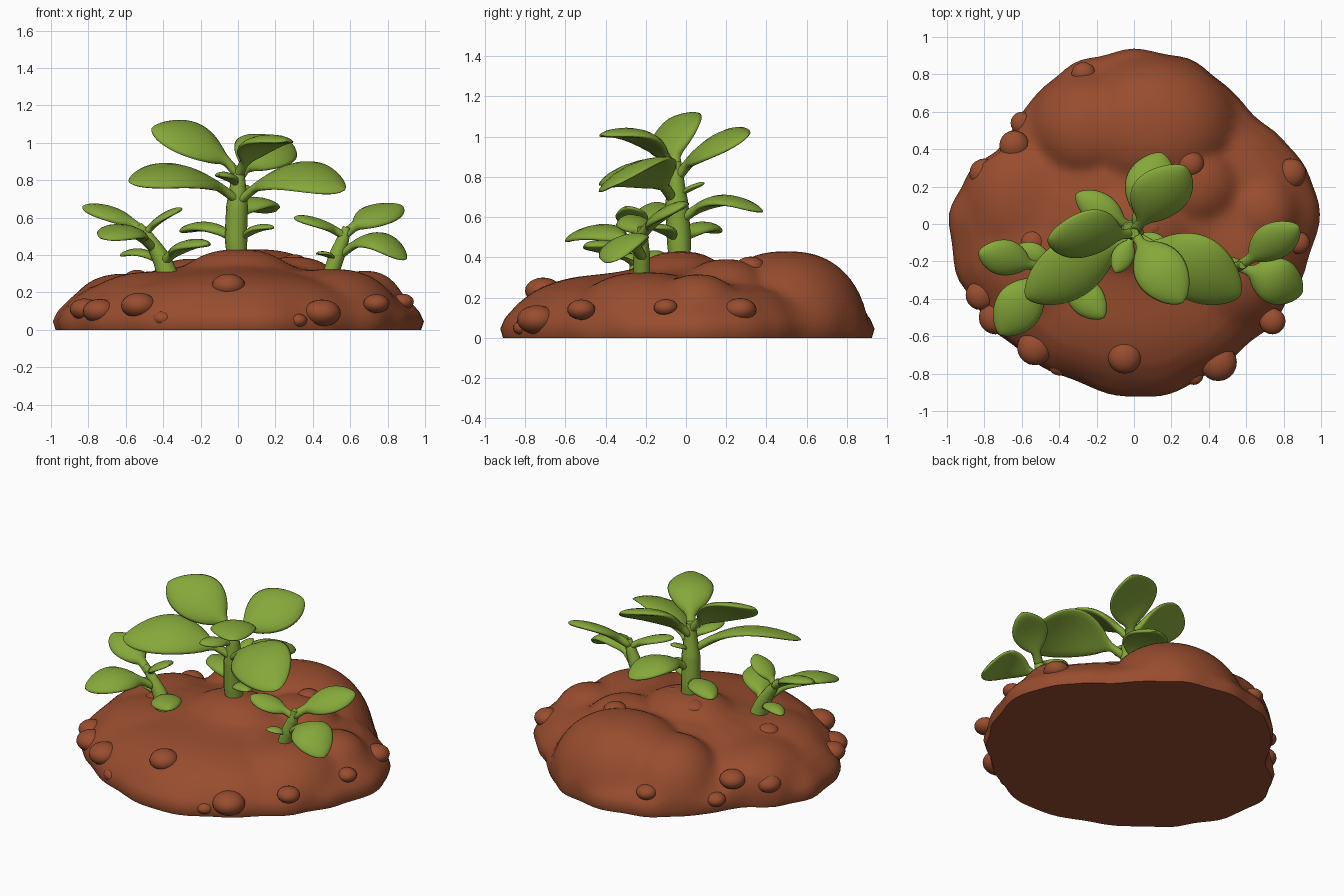
import bpy, bmesh, math
from mathutils import Vector

cube = bpy.data.objects.get("Cube")
if cube:
    bpy.data.objects.remove(cube, do_unlink=True)


def make_material(name, rgb):
    mat = bpy.data.materials.new(name)
    mat.use_nodes = True
    color = (*rgb, 1)
    mat.diffuse_color = color
    bsdf = next(n for n in mat.node_tree.nodes if n.type == 'BSDF_PRINCIPLED')
    bsdf.inputs["Base Color"].default_value = color
    bsdf.inputs["Roughness"].default_value = 0.8
    return mat


soil = make_material("soil_brown", (0.315, 0.074, 0.028))
green = make_material("leaf_green", (0.235, 0.39, 0.042))


def finish(bm, name, mat):
    bmesh.ops.recalc_face_normals(bm, faces=bm.faces)
    for face in bm.faces:
        face.smooth = True
    mesh = bpy.data.meshes.new(name)
    bm.to_mesh(mesh)
    bm.free()
    mesh.materials.append(mat)
    obj = bpy.data.objects.new(name, mesh)
    bpy.context.collection.objects.link(obj)
    return obj


def bridge(bm, rings):
    for low, high in zip(rings, rings[1:]):
        count = len(low)
        for i in range(count):
            j = (i + 1) % count
            bm.faces.new((low[i], low[j], high[j], high[i]))


# Mound: rim radius around the circle, height profile, and broad soft lumps
rim = (.99, .98, .91, .86, .9, .93, .93, .92, .89, .84, .82, .94,
       .99, .98, .95, .92, .9, .9, .93, .92, .89, .89, .92, .94)
profile = ((0, .38), (.3, .34), (.5, .3), (.7, .26), (.82, .225),
           (.9, .175), (.96, .115), (.985, .085), (1, .045))
lumps = ((.1, .5, .48, .41, .43), (0, -.03, .42, .34, .43), (.68, .06, .24, .25, .315),
         (0, -.4, .7, .48, .31), (-.45, -.2, .42, .4, .31), (.5, -.2, .38, .4, .325),
         (-.24, .5, .34, .33, .38), (-.6, .12, .33, .38, .3), (.3, .2, .33, .3, .39))


def rim_radius(angle):
    pos = angle / math.tau * len(rim)
    i = int(pos)
    f = pos - i
    f = f * f * (3 - 2 * f)
    a, b = rim[i % len(rim)], rim[(i + 1) % len(rim)]
    return (a + (b - a) * f) * (1 + .008 * math.sin(angle * 17))


def mound_height(x, y, t):
    z = profile[-1][1]
    for (t0, z0), (t1, z1) in zip(profile, profile[1:]):
        if t0 <= t <= t1:
            z = z0 + (z1 - z0) * (t - t0) / (t1 - t0)
    for cx, cy, rx, ry, h in lumps:
        d = ((x - cx) / rx) ** 2 + ((y - cy) / ry) ** 2
        if d < 1 and t < 1:
            top = h * math.sqrt(1 - d ** 1.2)
            # Smooth maximum blends the lump into the soil
            blend = max(.03 - abs(top - z), 0)
            z = max(top, z) + blend * blend / .12
    return z


def build_mound():
    bm = bmesh.new()
    segments, steps = 120, 36
    rings = []
    for s in range(-1, steps):
        t = .985 if s < 0 else (1 - s / steps) ** .8
        ring = []
        for k in range(segments):
            a = math.tau * k / segments
            r = rim_radius(a) * t
            x, y = r * math.cos(a), r * math.sin(a)
            ring.append(bm.verts.new((x, y, 0 if s < 0 else mound_height(x, y, t))))
        rings.append(ring)
    bridge(bm, rings)
    centre = bm.verts.new((0, 0, mound_height(0, 0, 0)))
    for k in range(segments):
        bm.faces.new((rings[-1][k], rings[-1][(k + 1) % segments], centre))
    bottom = bm.faces.new(rings[0])
    for edge in bottom.edges:
        edge.smooth = False
    finish(bm, "soil_mound", soil)


build_mound()

# Clods: x, y, z, radius
clods = ((-.05, -.71, .235, .09), (-.53, -.66, .13, .095), (-.4, -.75, .06, .06),
         (.32, -.81, .05, .05), (.45, -.74, .09, .1), (.74, -.52, .14, .07),
         (-.74, -.5, .1, .09), (-.82, -.38, .11, .08), (.88, -.1, .15, .06),
         (.84, .27, .14, .08), (.3, .32, .35, .075), (-.27, .8, .14, .065),
         (-.64, .42, .18, .08), (-.8, .27, .14, .08), (-.6, .54, .08, .06),
         (.08, .03, .37, .07), (-.1, .05, .37, .07), (-.54, -.1, .27, .07),
         (.1, -.02, .39, .05))
for i, (x, y, z, r) in enumerate(clods):
    bm = bmesh.new()
    bmesh.ops.create_uvsphere(bm, u_segments=20, v_segments=12, radius=r)
    for v in bm.verts:
        v.co = Vector((v.co.x + x, v.co.y + y, max(v.co.z * .72 + z, .004)))
    finish(bm, f"soil_clod_{i + 1}", soil)


# Stems: tapered tubes
def stem(name, points):
    curve = bpy.data.curves.new(name, 'CURVE')
    curve.dimensions = '3D'
    curve.bevel_depth = 1
    curve.bevel_resolution = 4
    curve.use_fill_caps = True
    spline = curve.splines.new('BEZIER')
    spline.bezier_points.add(len(points) - 1)
    for p, (x, y, z, r) in zip(spline.bezier_points, points):
        p.co = (x, y, z)
        p.radius = r
        p.handle_left_type = p.handle_right_type = 'AUTO'
    curve.materials.append(green)
    bpy.context.collection.objects.link(bpy.data.objects.new(name, curve))


stem("tall_stem", ((0, -.03, .34, .05), (-.01, -.035, .48, .06), (-.005, -.045, .66, .058),
                   (0, -.05, .78, .042), (0, -.05, .88, .026)))
stem("right_stem", ((-.37, -.23, .27, .06), (-.41, -.23, .38, .048),
                    (-.47, -.23, .48, .034), (-.53, -.23, .56, .02)))
stem("left_stem", ((.49, -.22, .28, .042), (.53, -.22, .4, .042),
                   (.56, -.22, .48, .034), (.58, -.22, .55, .02)))


# Leaves: thin stalk widening to a rounded, arched blade
def leaf(name, base, tip, width, arch, roll):
    base, tip = Vector(base), Vector(tip)
    d = tip - base
    scale = min(1, d.length / .35)
    d.normalize()
    side = d.cross(Vector((0, 0, 1))).normalized()
    up = side.cross(d)
    c, s = math.cos(roll), math.sin(roll)
    across, normal = side * c + up * s, up * c - side * s
    bm = bmesh.new()
    rings, steps, count = [], 28, 16
    for k in range(steps + 1):
        t = math.sin(k / steps * math.pi / 2)
        u = max(0, (t - .18) / .82)
        blade = width / 2 * max(0, math.sin(math.pi * u ** 1.05)) ** .6
        stalk = .028 * scale * max(0, 1 - u * u)
        half = max(blade, stalk, .004)
        thick = max(.026 * scale * math.sqrt(max(0, 1 - u ** 8)), .004)
        mid = base.lerp(tip, t) + up * arch * math.sin(math.pi * t)
        ring = []
        for j in range(count):
            a = math.tau * j / count
            w = math.cos(a)
            lift = thick * math.sin(a) - .15 * blade * w * w
            ring.append(bm.verts.new(mid + across * half * w + normal * lift))
        rings.append(ring)
    bridge(bm, rings)
    bm.faces.new(rings[0])
    bm.faces.new(rings[-1])
    finish(bm, name, green)


# Each leaf: base, tip, width, arch, roll
tall_leaves = (
    ((0, -.04, .8), (.27, .31, 1.01), .33, .06, -.5),
    ((0, -.05, .82), (.26, -.42, 1.01), .28, .09, 0),
    ((0, -.05, .83), (-.46, -.08, 1.08), .32, .065, .65),
    ((0, -.06, .69), (-.58, -.39, .79), .34, .1, .38),
    ((0, -.06, .68), (.57, -.38, .75), .38, .13, -.4),
    ((0, -.03, .58), (.15, .38, .63), .27, .08, 0),
    ((0, -.03, .47), (-.31, .16, .53), .17, .05, 0),
    ((0, -.04, .47), (.19, -.16, .55), .12, .03, 0),
    ((0, -.05, .77), (-.1, -.26, .83), .12, .02, .1),
    ((0, -.04, .7), (.05, .09, .77), .08, .01, 0))
right_leaves = (
    ((-.5, -.23, .52), (-.83, -.15, .66), .2, .03, .25),
    ((-.46, -.24, .44), (-.72, -.59, .49), .26, .07, .2),
    ((-.5, -.23, .51), (-.3, -.3, .65), .16, .02, -.15),
    ((-.4, -.24, .36), (-.16, -.5, .46), .19, .04, -.1),
    ((-.41, -.22, .35), (-.63, -.12, .4), .12, .04, .1))
left_leaves = (
    ((.57, -.22, .51), (.88, -.01, .66), .22, .03, -.4),
    ((.55, -.22, .4), (.9, -.37, .38), .26, .1, -.25),
    ((.57, -.22, .5), (.3, -.3, .6), .16, .02, .2),
    ((.53, -.22, .36), (.42, -.3, .41), .09, .02, 0))
for plant, leaves in (("tall", tall_leaves), ("right", right_leaves), ("left", left_leaves)):
    for i, spec in enumerate(leaves):
        leaf(f"{plant}_leaf_{i + 1}", *spec)
